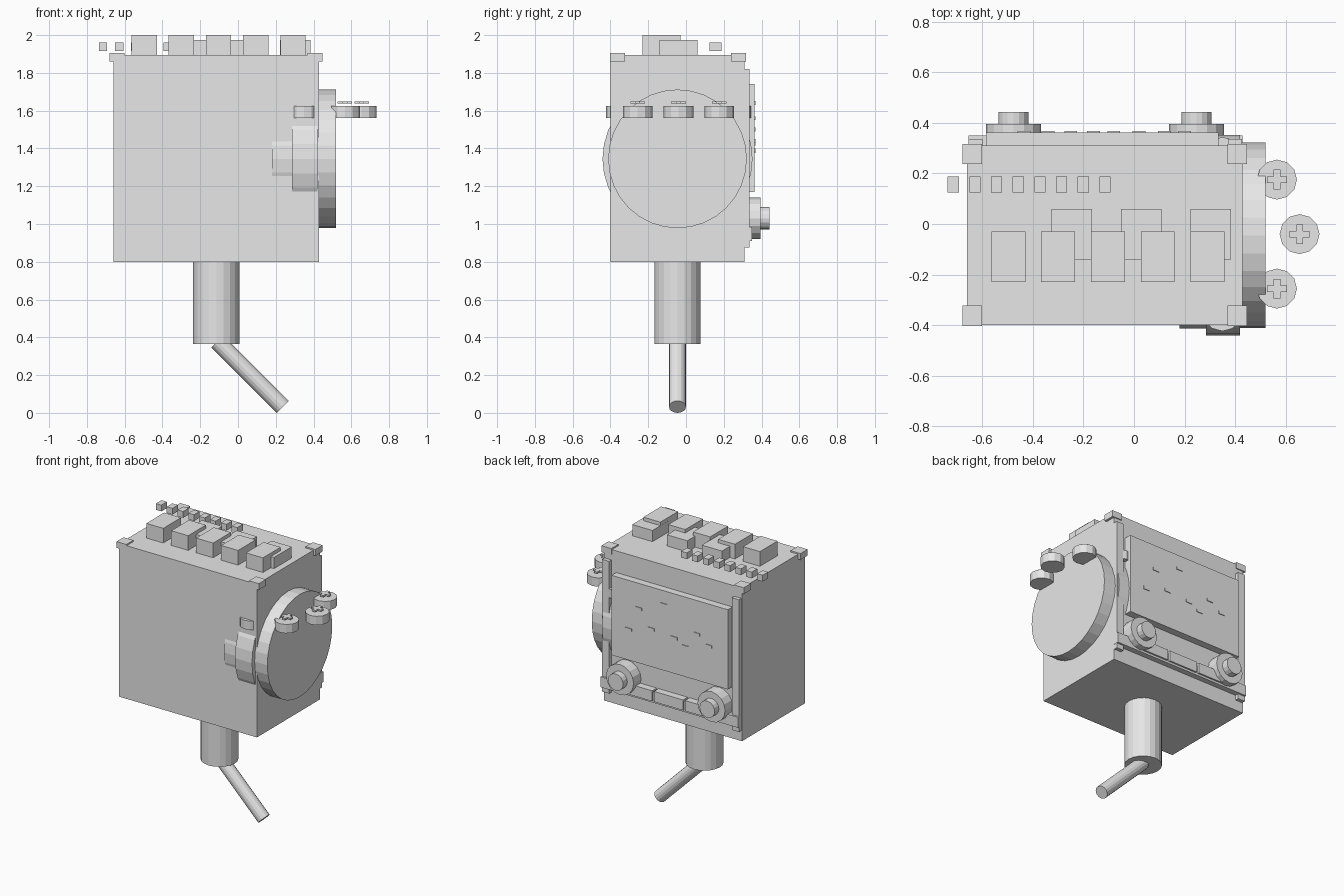
import bpy, math
from mathutils import Vector

cube = bpy.data.objects.get("Cube")
if cube:
    bpy.data.objects.remove(cube, do_unlink=True)

GREY = (0.8, 0.8, 0.8, 1)
mat = bpy.data.materials.new("light_grey")
mat.use_nodes = True
mat.diffuse_color = GREY
for node in mat.node_tree.nodes:
    if node.type == 'BSDF_PRINCIPLED':
        node.inputs["Base Color"].default_value = GREY


def finish(name):
    ob = bpy.context.object
    ob.name = name
    ob.data.materials.append(mat)
    return ob


def box(name, x0, x1, y0, y1, z0, z1):
    """Axis-aligned box between two corners."""
    bpy.ops.mesh.primitive_cube_add(
        size=1, location=((x0 + x1) / 2, (y0 + y1) / 2, (z0 + z1) / 2))
    ob = finish(name)
    ob.data.transform(ob.matrix_world.to_3x3().to_4x4())
    for v in ob.data.vertices:
        v.co = Vector((v.co.x * (x1 - x0), v.co.y * (y1 - y0), v.co.z * (z1 - z0)))
    return ob


def rod(name, start, end, radius, sides):
    """Cylinder between two points."""
    a, b = Vector(start), Vector(end)
    bpy.ops.mesh.primitive_cylinder_add(
        vertices=sides, radius=radius, depth=(b - a).length, location=(a + b) / 2,
        rotation=(b - a).to_track_quat('Z', 'Y').to_euler())
    return finish(name)


# Main case and its corner caps
box("case", -0.66, 0.43, -0.40, 0.31, 0.80, 1.895)
for x in (-0.64, 0.408):
    for y in (-0.363, 0.277):
        box("corner_cap", x - 0.039, x + 0.039, y - 0.04, y + 0.04, 1.86, 1.905)

# Two staggered rows of blocks on the lid
for i in range(5):
    x = -0.497 + 0.197 * i
    box("front_block", x - 0.067, x + 0.067, -0.23, -0.03, 1.89, 2.0)
for i in range(3):
    x = -0.247 + 0.275 * i
    box("rear_block", x - 0.08, x + 0.08, -0.14, 0.06, 1.89, 1.975)

# Row of small floating cubes
for i in range(8):
    x = -0.715 + 0.0857 * i
    box("small_cube", x - 0.022, x + 0.022, 0.125, 0.187, 1.915, 1.96)

# Side wheel, with two larger rings sunk into the case
CY, CZ = -0.045, 1.345
rod("wheel", (0.42, CY, CZ), (0.52, CY, CZ), 0.367, 32)
rod("outer_ring", (0.285, CY, CZ), (0.42, CY, CZ), 0.397, 32)
rod("inner_ring", (0.18, CY, CZ), (0.30, CY, CZ), 0.368, 32)

# Circle of knobs with crosses on top
for i in range(8):
    a = math.radians(45 * i)
    x, y = 0.35 + 0.305 * math.cos(a), -0.04 + 0.305 * math.sin(a)
    rod("round_knob", (x, y, 1.562), (x, y, 1.625), 0.079, 12)
    box("cross_bar_long", x - 0.039, x + 0.039, y - 0.013, y + 0.013, 1.637, 1.649)
    box("cross_bar_wide", x - 0.013, x + 0.013, y - 0.039, y + 0.039, 1.637, 1.649)

# Back: screen, side rails and lower bar
box("screen", -0.585, 0.335, 0.30, 0.362, 1.17, 1.74)
for x in (-0.627, 0.4):
    box("side_rail", x - 0.028, x + 0.028, 0.30, 0.337, 0.875, 1.82)
box("lower_bar", -0.655, 0.43, 0.30, 0.35, 0.91, 0.985)
for i in range(3):
    x = -0.36 + 0.245 * i
    box("back_button", x - 0.115, x + 0.115, 0.30, 0.362, 0.925, 1.0)

# Small marks on the screen
for x, z in ((0.12, 1.56), (-0.08, 1.64), (0.2, 1.39), (0.02, 1.44),
             (-0.16, 1.425), (-0.34, 1.5), (-0.25, 1.385), (-0.435, 1.44)):
    box("screen_mark", x - 0.025, x + 0.025, 0.355, 0.367, z - 0.01, z + 0.01)

# Back dials
for x in (-0.477, 0.247):
    rod("dial_base", (x, 0.30, 1.03), (x, 0.395, 1.03), 0.109, 16)
    rod("dial_cap", (x, 0.38, 1.03), (x, 0.443, 1.03), 0.06, 16)

# Neck and slanted rod below the case
rod("neck", (-0.115, CY, 0.365), (-0.115, CY, 0.81), 0.122, 20)
rod("slanted_rod", (-0.11, CY, 0.378), (0.237, CY, 0.032), 0.045, 16)
